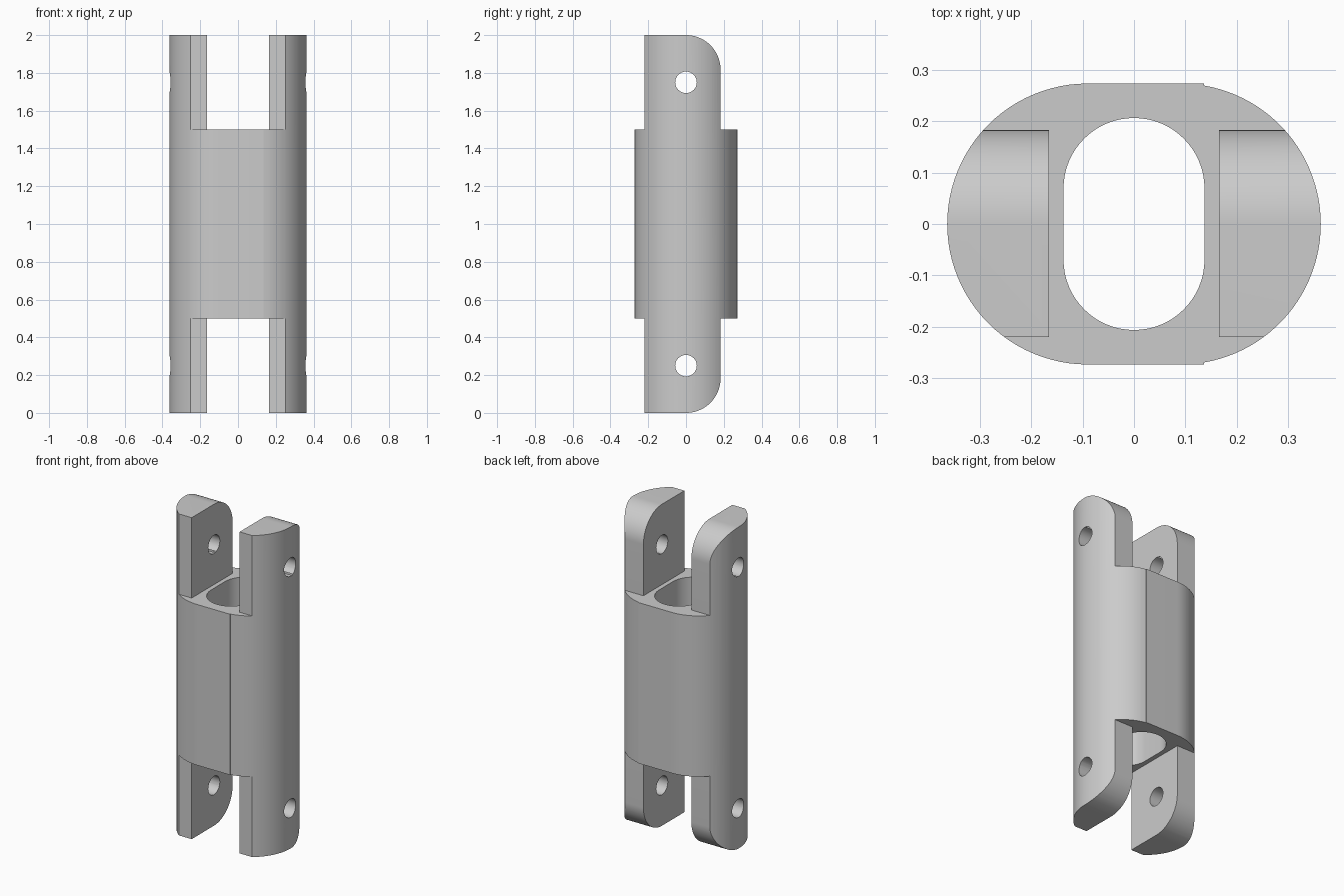
import bpy, bmesh, math
from mathutils import Vector

old = bpy.data.objects.get("Cube")
if old:
    bpy.data.objects.remove(old, do_unlink=True)

HALF_DEPTH = 0.273    # radius of the rounded sides
SIDE_X = 0.09         # centre of the rounded sides
STEP_X = 0.136        # shallow step where the +x side starts
BORE_R, BORE_Y = 0.137, 0.069
SLOT_X = 0.165        # inner face of the lugs
LUG_FRONT, LUG_BACK = -0.22, 0.183
LOW, HIGH, TOP = 0.5, 1.5, 2.0


def arc(cx, cy, r, start, end, steps=32):
    """Points on an arc, angles in degrees."""
    angles = [math.radians(start + (end - start) * i / steps) for i in range(steps + 1)]
    return [(cx + r * math.cos(a), cy + r * math.sin(a)) for a in angles]


def prism(name, points, start, end, axis="Z"):
    """Extrude a closed profile along z (xy points) or along x (yz points)."""
    def place(p, d):
        return Vector((p[0], p[1], d)) if axis == "Z" else Vector((d, p[0], p[1]))
    bm = bmesh.new()
    face = bm.faces.new([bm.verts.new(place(p, start)) for p in points])
    side = bmesh.ops.extrude_face_region(bm, geom=[face])
    verts = [v for v in side["geom"] if isinstance(v, bmesh.types.BMVert)]
    shift = place((0, 0), end - start)
    bmesh.ops.translate(bm, verts=verts, vec=shift)
    bmesh.ops.recalc_face_normals(bm, faces=bm.faces)
    mesh = bpy.data.meshes.new(name)
    bm.to_mesh(mesh)
    bm.free()
    obj = bpy.data.objects.new(name, mesh)
    bpy.context.collection.objects.link(obj)
    return obj


def cut(target, tool, operation="DIFFERENCE"):
    """Apply a boolean and remove its tool."""
    tool.hide_render = True
    mod = target.modifiers.new("cut", "BOOLEAN")
    mod.operation, mod.solver, mod.object = operation, "EXACT", tool
    bpy.context.view_layer.objects.active = target
    bpy.ops.object.modifier_apply(modifier=mod.name)
    bpy.data.objects.remove(tool, do_unlink=True)


# Oval body, with a slight step on the +x side
step = math.degrees(math.acos((STEP_X - SIDE_X) / HALF_DEPTH))
outline = (arc(SIDE_X, 0, HALF_DEPTH, -step, step, 48)
           + [(STEP_X, HALF_DEPTH)]
           + arc(-SIDE_X, 0, HALF_DEPTH, 90, 270, 48)
           + [(STEP_X, -HALF_DEPTH)])
body = prism("coupling_body", outline, 0, TOP)

# Side silhouette: wide middle, narrower lugs with rounded back corners
r = LUG_BACK
silhouette = ([(LUG_FRONT, 0)] + arc(0, r, r, -90, 0, 24)
              + [(LUG_BACK, LOW), (0.4, LOW), (0.4, HIGH), (LUG_BACK, HIGH)]
              + arc(0, TOP - r, r, 0, 90, 24)
              + [(LUG_FRONT, TOP), (LUG_FRONT, HIGH), (-0.4, HIGH),
                 (-0.4, LOW), (LUG_FRONT, LOW)])
cut(body, prism("silhouette_cutter", silhouette, -0.5, 0.5, "X"), "INTERSECT")

# Slots between the lugs at both ends
slot = [(-SLOT_X, -0.5), (SLOT_X, -0.5), (SLOT_X, 0.5), (-SLOT_X, 0.5)]
for start, end in ((-0.1, LOW), (HIGH, TOP + 0.1)):
    cut(body, prism("slot_cutter", slot, start, end))

# Long bore through the middle
bore = arc(0, BORE_Y, BORE_R, 0, 180) + arc(0, -BORE_Y, BORE_R, 180, 360)
cut(body, prism("bore_cutter", bore, LOW - 0.1, HIGH + 0.1))

# Pin holes through the lugs
for z in (0.25, TOP - 0.25):
    cut(body, prism("pin_cutter", arc(0, z, 0.057, 0, 360, 32)[:-1], -0.5, 0.5, "X"))

# Plain grey finish
grey = bpy.data.materials.new("light_grey")
grey.use_nodes = True
colour = (0.6, 0.6, 0.6, 1)
grey.diffuse_color = colour
grey.node_tree.nodes["Principled BSDF"].inputs["Base Color"].default_value = colour
body.data.materials.clear()
body.data.materials.append(grey)
for poly in body.data.polygons:
    poly.material_index = 0

bpy.ops.object.select_all(action="DESELECT")
body.select_set(True)
bpy.context.view_layer.objects.active = body
bpy.ops.object.shade_smooth_by_angle(angle=math.radians(30))
